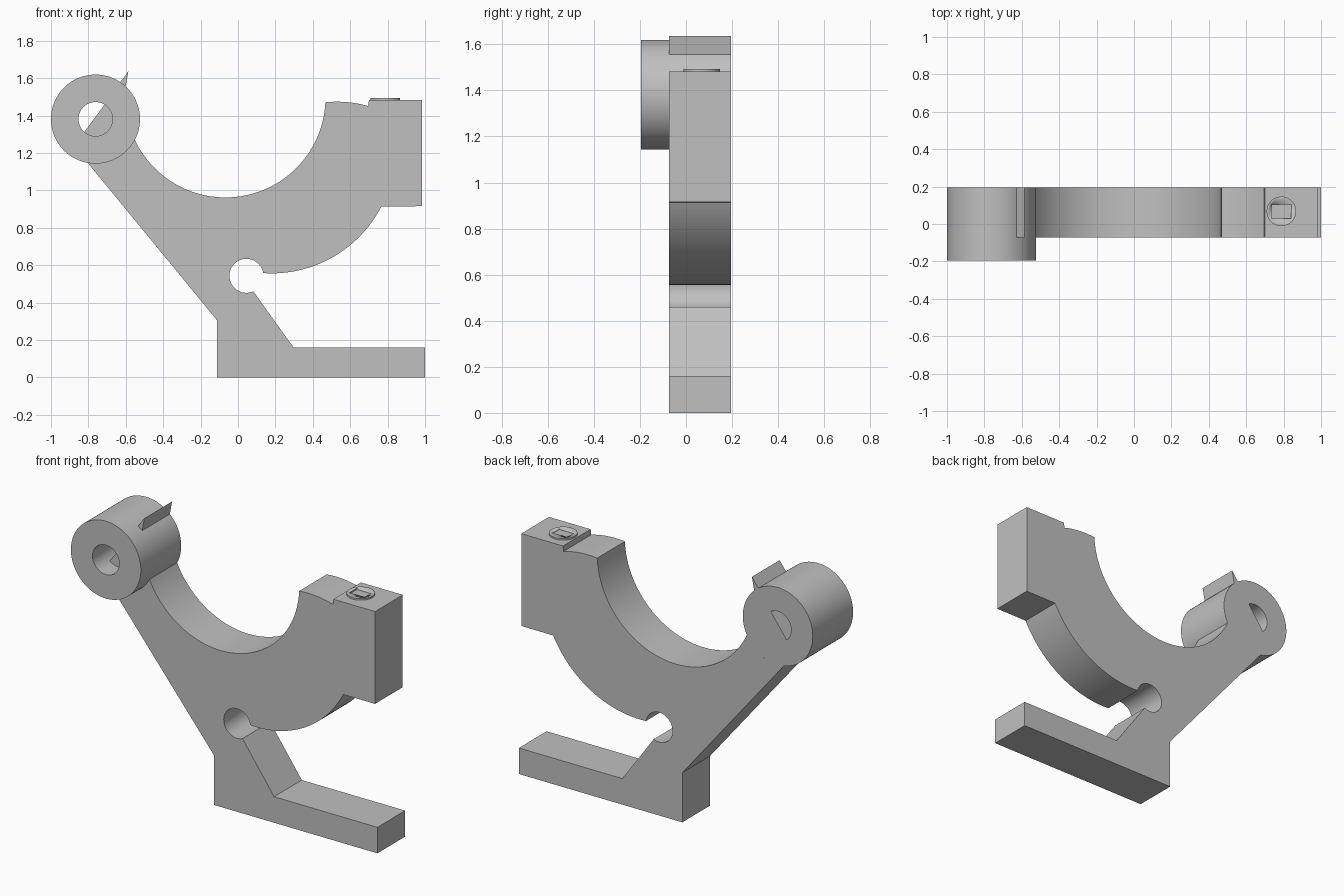
import bpy
import bmesh
from math import cos, sin, radians, pi

cube = bpy.data.objects.get("Cube")
if cube:
    bpy.data.objects.remove(cube, do_unlink=True)

grey = bpy.data.materials.new("plain_grey")
grey.use_nodes = True
grey.diffuse_color = (0.53, 0.53, 0.53, 1)
grey.node_tree.nodes["Principled BSDF"].inputs["Base Color"].default_value = grey.diffuse_color

FRONT, BACK = -0.073, 0.196          # plate thickness along y
BOSS_X, BOSS_Z, BOSS_R, HOLE_R = -0.762, 1.381, 0.238, 0.091


def arc(cx, cz, r, start, end, steps):
    """Points on a circle from start to end, in degrees."""
    angles = [radians(start + (end - start) * i / steps) for i in range(steps + 1)]
    return [(cx + r * cos(a), cz + r * sin(a)) for a in angles]


def finish(name, bm):
    bmesh.ops.recalc_face_normals(bm, faces=bm.faces)
    mesh = bpy.data.meshes.new(name)
    bm.to_mesh(mesh)
    bm.free()
    mesh.materials.append(grey)
    obj = bpy.data.objects.new(name, mesh)
    bpy.context.collection.objects.link(obj)
    bpy.ops.object.select_all(action='DESELECT')
    obj.select_set(True)
    bpy.context.view_layer.objects.active = obj
    bpy.ops.object.shade_smooth_by_angle(angle=radians(25))
    return obj


def plate(name, outline):
    """Extrude an x-z outline through the plate thickness."""
    bm = bmesh.new()
    face = bm.faces.new([bm.verts.new((x, FRONT, z)) for x, z in outline])
    out = bmesh.ops.extrude_face_region(bm, geom=[face])
    moved = [v for v in out["geom"] if isinstance(v, bmesh.types.BMVert)]
    bmesh.ops.translate(bm, verts=moved, vec=(0, BACK - FRONT, 0))
    return finish(name, bm)


# Main bracket: foot, slot hole, lower curve, clamp block, cradle and arm
outline = [(-0.112, 0), (1, 0), (1, 0.16), (0.297, 0.16)]
outline += arc(0.045, 0.543, 0.091, -66, -351, 40)
outline += arc(0.179, 1.218, 0.662, -93.7, -27.3, 32)
outline += [(0.984, 0.915), (0.984, 1.483), (0.70, 1.483)]
outline += arc(0.53, 0.872, 0.602, 74, 96, 10)
outline += arc(-0.067, 1.497, 0.535, -2.9, -155, 64)
outline += arc(BOSS_X, BOSS_Z, BOSS_R, -28, -100, 20)
outline += [(-0.112, 0.305)]
plate("bracket_body", outline)

# Sharp tab on the boss and the half plug inside its hole
plate("boss_tab", [(-0.635, 1.571), (-0.603, 1.545), (-0.586, 1.637)])
plate("hole_plug", arc(BOSS_X, BOSS_Z, HOLE_R, -131, 58, 48))

# Hollow boss: a rectangular section swept around the y axis
bm = bmesh.new()
section = [(HOLE_R, -BACK), (BOSS_R, -BACK), (BOSS_R, BACK), (HOLE_R, BACK)]
count = 100
rings = []
for i in range(count):
    a = 2 * pi * i / count
    rings.append([bm.verts.new((BOSS_X + r * cos(a), y, BOSS_Z + r * sin(a)))
                  for r, y in section])
for i, ring in enumerate(rings):
    after = rings[(i + 1) % count]
    for k in range(4):
        m = (k + 1) % 4
        bm.faces.new((ring[k], ring[m], after[m], after[k]))
finish("pivot_boss", bm)

# Screw head with a rectangular recess
bm = bmesh.new()
bmesh.ops.create_cone(bm, cap_ends=True, segments=64, radius1=0.079, radius2=0.079, depth=0.02)
bmesh.ops.translate(bm, verts=bm.verts, vec=(0.788, 0.068, 1.483))
head = finish("screw_head", bm)

bm = bmesh.new()
bmesh.ops.create_cube(bm, size=1)
bmesh.ops.scale(bm, verts=bm.verts, vec=(0.104, 0.075, 0.04))
bmesh.ops.translate(bm, verts=bm.verts, vec=(0.788, 0.068, 1.504))
cutter = finish("recess_cutter", bm)
cutter.hide_render = True

cut = head.modifiers.new("recess", 'BOOLEAN')
cut.operation = 'DIFFERENCE'
cut.object = cutter
bpy.context.view_layer.objects.active = head
bpy.ops.object.modifier_apply(modifier=cut.name)
bpy.data.objects.remove(cutter, do_unlink=True)
